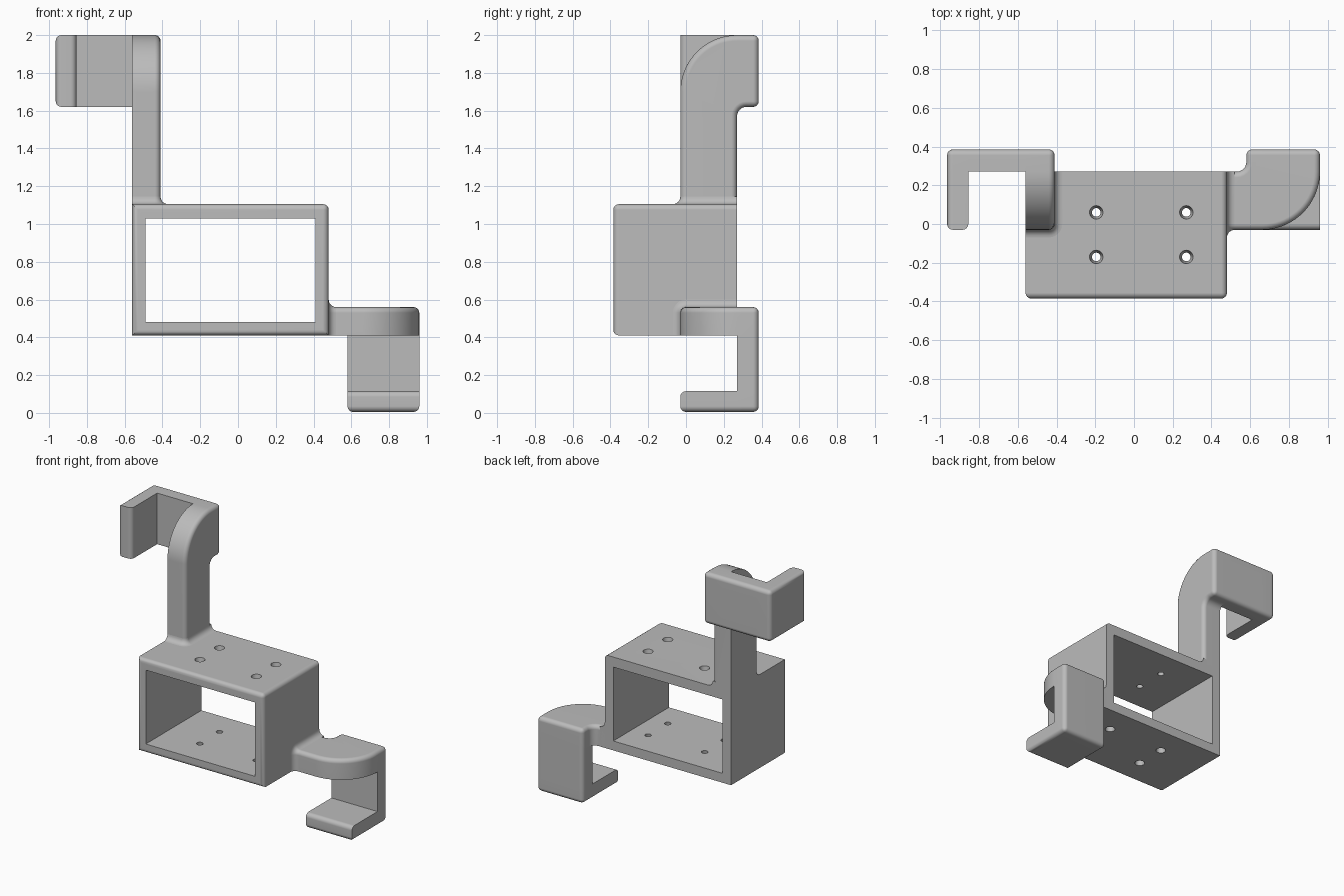
import bpy
import bmesh
from math import pi, sin, cos, sqrt, radians
from mathutils import Matrix, Vector

if "Cube" in bpy.data.objects:
    bpy.data.objects.remove(bpy.data.objects["Cube"])

ROUND = 0.03
FRONT, BACK, REAR = -0.03, 0.27, 0.385   # depth limits of arms and hooks
THICK = 0.15

grey = bpy.data.materials.new("light grey plastic")
grey.use_nodes = True
grey.diffuse_color = (0.5, 0.5, 0.5, 1)
grey.node_tree.nodes["Principled BSDF"].inputs["Base Color"].default_value = (0.5, 0.5, 0.5, 1)


def finish(bm, name):
    bmesh.ops.recalc_face_normals(bm, faces=bm.faces)
    mesh = bpy.data.meshes.new(name)
    bm.to_mesh(mesh)
    bm.free()
    mesh.materials.append(grey)
    obj = bpy.data.objects.new(name, mesh)
    bpy.context.collection.objects.link(obj)
    return obj


def smooth(obj):
    bpy.ops.object.select_all(action='DESELECT')
    obj.select_set(True)
    bpy.context.view_layer.objects.active = obj
    bpy.ops.object.shade_smooth_by_angle(angle=radians(35))
    mod = obj.modifiers.new("even shading", 'WEIGHTED_NORMAL')
    mod.keep_sharp = True


def add_box(bm, lo, hi):
    lo, hi = Vector(lo), Vector(hi)
    mat = Matrix.Translation((lo + hi) / 2) @ Matrix.Diagonal((*(hi - lo), 1))
    return bmesh.ops.create_cube(bm, size=1, matrix=mat)


def cut(obj, cutter):
    cutter.hide_render = True
    mod = obj.modifiers.new("cut", 'BOOLEAN')
    mod.operation = 'DIFFERENCE'
    mod.solver = 'EXACT'
    mod.object = cutter
    bpy.context.view_layer.objects.active = obj
    bpy.ops.object.modifier_apply(modifier=mod.name)
    bpy.data.objects.remove(cutter)


def extrude(bm, faces, offset):
    geom = bmesh.ops.extrude_face_region(bm, geom=faces)["geom"]
    bmesh.ops.translate(bm, vec=offset, verts=[v for v in geom if isinstance(v, bmesh.types.BMVert)])
    return [f for f in geom if isinstance(f, bmesh.types.BMFace)]


def arc(cx, cy, r, a0, a1, n):
    return [(cx + r * cos(a0 + (a1 - a0) * i / n), cy + r * sin(a0 + (a1 - a0) * i / n))
            for i in range(n + 1)]


# Arm with hook, in local axes (length, depth, thickness)
def make_arm(name, length, matrix):
    bm = bmesh.new()
    head, fil, big = length - 0.38, 0.05, BACK - FRONT
    sweep = [bm.verts.new((x, y, 0)) for x, y in
             arc(length - big, BACK, big, -pi / 2, 0, 18)]
    fillet = [bm.verts.new((x, y, 0)) for x, y in
              arc(head - fil, BACK + fil, fil, 0, -pi / 2, 6)]
    start = [bm.verts.new((0, y, 0)) for y in (BACK, FRONT)]
    inner = bm.verts.new((head, BACK, 0))
    outer = [bm.verts.new((x, REAR, 0)) for x in (length, head)]
    bm.faces.new(start + sweep + [inner, fillet[-1]])
    strip = bm.faces.new([inner, sweep[-1]] + outer + [fillet[0]])
    bm.faces.new([inner] + fillet)
    extrude(bm, bm.faces[:], (0, 0, THICK))

    # Back wall and returning lip of the hook
    wall = extrude(bm, [strip], (0, 0, -0.295))
    extrude(bm, wall, (0, 0, -0.11))
    bmesh.ops.recalc_face_normals(bm, faces=bm.faces)
    lip = [f for f in bm.faces if f.normal.y < -0.99 and f.calc_center_median().z < -0.3]
    extrude(bm, lip, (0, FRONT - BACK, 0))
    bmesh.ops.recalc_face_normals(bm, faces=bm.faces)
    bmesh.ops.dissolve_limit(bm, angle_limit=0.01, verts=bm.verts, edges=bm.edges)

    # Round the outward edges only
    def outward(f):
        c = f.calc_center_median()
        return (f.normal.y > 0.99 and c.y > REAR - 0.01
                or f.normal.z > 0.99 and c.z > THICK - 0.01
                or f.normal.z < -0.99 and c.z < -0.4)

    chosen = []
    for e in bm.edges:
        a, b = (v.co for v in e.verts)
        if max(a.x, b.x) < 0.001:
            continue
        lip_end = max(a.y, b.y) < FRONT + 0.001 and max(a.z, b.z) < -0.2 and abs(a.x - b.x) > 0.1
        if lip_end or any(outward(f) for f in e.link_faces):
            chosen.append(e)
    bmesh.ops.bevel(bm, geom=chosen, offset=ROUND, segments=4, profile=0.5,
                    affect='EDGES', clamp_overlap=False)
    bm.transform(matrix)
    smooth(finish(bm, name))


# Flared foot where an arm meets the case
def make_foot(name, matrix):
    bm = bmesh.new()
    r, steps, rings = 0.04, 6, []
    for i in range(steps + 1):
        a = pi / 2 * i / steps
        rise, flare = r * (1 - cos(a)), r * (1 - sin(a))
        c = ROUND + flare
        corner = arc(THICK - ROUND, FRONT + ROUND, c, -pi / 2, 0, 6)
        ring = [(0, BACK), (0, FRONT - flare)] + corner + [(THICK + flare, BACK)]
        rings.append([bm.verts.new((rise, y, t)) for t, y in ring])
    n = len(rings[0])
    for low, high in zip(rings, rings[1:]):
        for j in range(n):
            k = (j + 1) % n
            bm.faces.new((low[j], low[k], high[k], high[j]))
    bm.faces.new(rings[0])
    bm.faces.new(rings[-1])
    bm.transform(matrix)
    smooth(finish(bm, name))


# Open rectangular case with rounded front and one rounded top edge
bm = bmesh.new()
add_box(bm, (-0.56, -0.385, 0.41), (0.48, BACK, 1.105))
rounded = []
for e in bm.edges:
    mid = (e.verts[0].co + e.verts[1].co) / 2
    if mid.y < -0.38 or (mid.x > 0.47 and mid.z > 1.1):
        rounded.append(e)
bmesh.ops.bevel(bm, geom=rounded, offset=ROUND, segments=4, profile=0.5, affect='EDGES')
case = finish(bm, "case")

bm = bmesh.new()
add_box(bm, (-0.49, -0.6, 0.48), (0.41, 0.5, 1.03))
cut(case, finish(bm, "opening_cutter"))

# Countersunk screw holes through top and bottom
bm = bmesh.new()
for x in (-0.195, 0.27):
    for y in (-0.17, 0.06):
        for z, flip in ((1.0675, 0), (0.445, pi)):
            bmesh.ops.create_cone(bm, cap_ends=True, segments=24, radius1=0.021, radius2=0.036,
                                  depth=0.09, matrix=Matrix.Translation((x, y, z)) @ Matrix.Rotation(flip, 4, 'X'))
cut(case, finish(bm, "hole_cutter"))
smooth(case)

# Upper arm rises in z, lower arm runs out in x
upper = Matrix(((0, 0, 1, -0.56), (0, 1, 0, 0), (1, 0, 0, 1.105), (0, 0, 0, 1)))
lower = Matrix.Translation((0.48, 0, 0.41))
for name, length, matrix in (("upper", 0.895, upper), ("lower", 0.48, lower)):
    make_arm(name + "_hook_arm", length, matrix)
    make_foot(name + "_arm_foot", matrix)
